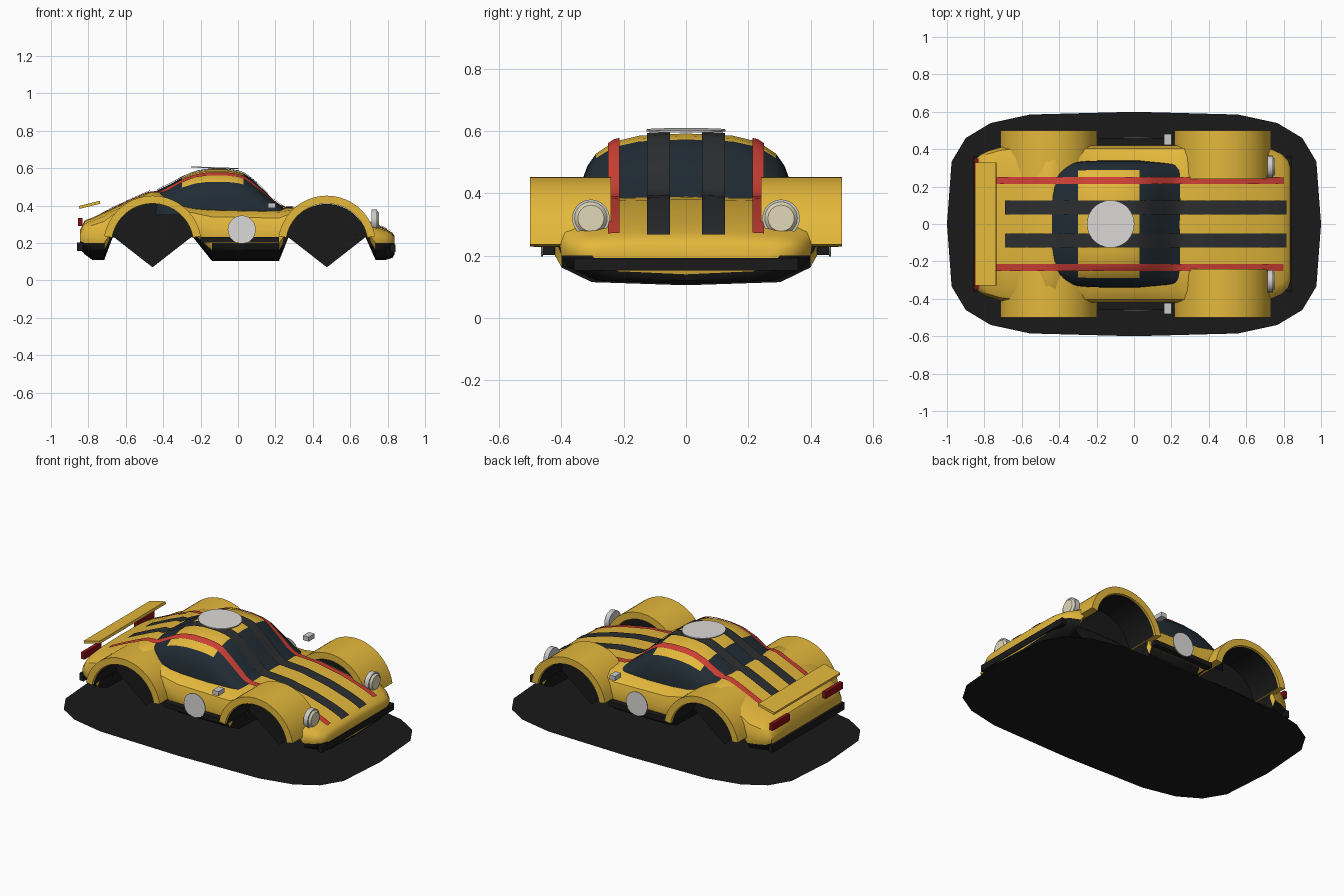
import bpy, bmesh
from math import sin, cos, pi, radians, copysign
from mathutils import Vector, Matrix
from mathutils.bvhtree import BVHTree

if "Cube" in bpy.data.objects:
    bpy.data.objects.remove(bpy.data.objects["Cube"])


def mat(name, *rgb):
    m = bpy.data.materials.new(name)
    m.diffuse_color = (*rgb, 1)
    m.use_nodes = True
    m.node_tree.nodes["Principled BSDF"].inputs["Base Color"].default_value = m.diffuse_color
    return m


YELLOW = mat("yellow_paint", .78, .48, .045)
BLACK = mat("black_trim", .01, .01, .01)
GLASS = mat("dark_glass", .015, .025, .035)
STRIPE = mat("dark_stripe", .025, .027, .03)
RED = mat("red_stripe", .6, .05, .035)
TAIL = mat("tail_red", .25, .005, .008)
CREAM = mat("lamp_cream", .75, .68, .48)
WHITE = mat("white_disc", .72, .70, .68)
SILVER = mat("silver", .55, .55, .55)


def make(name, bm, mats, smooth=None):
    bmesh.ops.recalc_face_normals(bm, faces=bm.faces)
    me = bpy.data.meshes.new(name)
    bm.to_mesh(me)
    bm.free()
    ob = bpy.data.objects.new(name, me)
    bpy.context.collection.objects.link(ob)
    for m in mats:
        me.materials.append(m)
    if smooth:
        bpy.ops.object.select_all(action='DESELECT')
        ob.select_set(True)
        bpy.context.view_layer.objects.active = ob
        bpy.ops.object.shade_smooth_by_angle(angle=radians(smooth))
    return ob


def box(name, center, size, m, tilt=0):
    bm = bmesh.new()
    bmesh.ops.create_cube(bm, size=1, matrix=Matrix.Translation(center)
                          @ Matrix.Rotation(tilt, 4, 'Y') @ Matrix.Diagonal((*size, 1)))
    return make(name, bm, [m])


def disc(name, center, r, depth, axis, m, r2=None, n=28):
    rot = {'X': Matrix.Rotation(pi / 2, 4, 'Y'), 'Y': Matrix.Rotation(pi / 2, 4, 'X'),
           'Z': Matrix.Rotation(radians(2), 4, 'Y')}[axis]
    bm = bmesh.new()
    bmesh.ops.create_cone(bm, cap_ends=True, segments=n, radius1=r, radius2=r2 or r,
                          depth=depth, matrix=Matrix.Translation(center) @ rot)
    return make(name, bm, [m], 35)


def extrude_y(name, pts, y0, y1, m, smooth=None):
    """Closed x-z outline pushed along y."""
    bm = bmesh.new()
    f = bm.faces.new([bm.verts.new((x, y0, z)) for x, z in pts])
    if y1 != y0:
        ext = bmesh.ops.extrude_face_region(bm, geom=[f])['geom']
        bmesh.ops.translate(bm, vec=(0, y1 - y0, 0),
                            verts=[v for v in ext if isinstance(v, bmesh.types.BMVert)])
    return make(name, bm, [m], smooth)


def loft(name, stations, section, mats, pick):
    """Skin mirrored half sections along x; pick() chooses each face's material."""
    bm = bmesh.new()
    rings = []
    for st in stations:
        half = section(*st[1:])
        pts = half + [(-y, z) for y, z in reversed(half) if y > 0]
        rings.append([bm.verts.new((st[0], y, z)) for y, z in pts])
    n = len(rings[0])
    for a, b in zip(rings, rings[1:]):
        for i in range(n):
            bm.faces.new((a[i], a[(i + 1) % n], b[(i + 1) % n], b[i]))
    bm.faces.new(rings[0])
    bm.faces.new(rings[-1])
    for f in bm.faces:
        f.material_index = pick(f.calc_center_median())
    return make(name, bm, mats, 35)


# Body shell: x, half width, underside, top centre
def body_section(w, zb, zt):
    zs = max(.2, zb + .04)
    lower = [(0, zb), (.72 * w, zb + .01), (.95 * w, zb + (zs - zb) * .6)]
    upper = [(1, 0), (1, .4), (.96, .7), (.84, .87), (.5, .97), (0, 1)]
    return lower + [(w * a, zs + (zt - zs) * b) for a, b in upper]


body = loft("body", [
    (-.845, .35, .17, .27), (-.82, .37, .14, .32), (-.78, .39, .11, .335), (-.715, .41, .11, .365),
    (-.67, .415, .23, .385), (-.57, .42, .24, .432), (-.47, .42, .24, .475), (-.42, .42, .24, .475),
    (-.36, .42, .24, .43), (-.24, .42, .23, .40), (-.14, .42, .105, .40), (.05, .42, .105, .395),
    (.22, .42, .105, .39), (.27, .42, .23, .388), (.4, .42, .24, .38), (.58, .415, .24, .345),
    (.68, .41, .235, .315), (.735, .40, .11, .298), (.79, .375, .11, .275), (.825, .34, .12, .255),
    (.838, .30, .14, .235)], body_section, [YELLOW, BLACK],
    lambda c: int(c.z < .195 or (c.z < .27 and abs(c.x) < .72 and abs(c.y) < .36)))


# Cabin: glass with a painted roof
def cabin_section(w, zt):
    f = [(1, 0), (.985, .36), (.93, .57), (.85, .73), (.68, .89), (.44, .97), (0, 1)]
    return [(0, .35)] + [(w * a, .35 + (zt - .35) * b) for a, b in f]


cabin = loft("cabin", [
    (-.46, .25, .46), (-.42, .29, .488), (-.36, .32, .515), (-.30, .335, .55), (-.23, .34, .58),
    (-.16, .34, .592), (-.06, .34, .592), (0, .34, .583), (.03, .34, .573), (.08, .335, .538),
    (.14, .33, .48), (.2, .325, .42), (.25, .31, .385)], cabin_section, [GLASS, YELLOW],
    lambda c: int(-.3 < c.x < .03 and abs(c.y) < .275 and c.z > .45))

# Stripes draped over the body and cabin
trees = []
for ob in (body, cabin):
    me = ob.data
    trees.append(BVHTree.FromPolygons([v.co for v in me.vertices],
                                      [p.vertices for p in me.polygons]))


def top_z(x, y):
    hits = [t.ray_cast(Vector((x, y, 2)), Vector((0, 0, -1)))[0] for t in trees]
    return max(h.z for h in hits if h)


def stripe(name, y0, y1, x0, x1, m, n=48):
    bm = bmesh.new()
    rows = []
    for i in range(n + 1):
        x = x0 + (x1 - x0) * i / n
        rows.append([bm.verts.new((x, y, top_z(x, y) + .008)) for y in (y0, (y0 + y1) / 2, y1)])
    for a, b in zip(rows, rows[1:]):
        for k in (0, 1):
            bm.faces.new((a[k], b[k], b[k + 1], a[k + 1]))
    make(name, bm, [m], 40)


# Wheel arches and their dark linings
def arc(cx, r, a0, a1, n=20):
    return [(cx + r * cos(radians(a0 + (a1 - a0) * i / n)),
             .191 + r * sin(radians(a0 + (a1 - a0) * i / n))) for i in range(n + 1)]


for side, s in (("right", -1), ("left", 1)):
    for end, cx in (("front", .475), ("rear", -.457)):
        tag = f"{end}_{side}"
        cutter = extrude_y("wheel_cutter_" + tag, arc(cx, .235, 0, 342, 19), s * .27, s * .6, BLACK)
        cutter.hide_render = True
        cutter.hide_set(True)
        mod = body.modifiers.new("wheel_cut", 'BOOLEAN')
        mod.object, mod.operation, mod.solver = cutter, 'DIFFERENCE', 'EXACT'
        mod.material_mode = 'TRANSFER'
        extrude_y("fender_" + tag, arc(cx, .262, 10, 170) + arc(cx, .22, 170, 10),
                  s * .24, s * .5, YELLOW, 35)
        lining = bmesh.new()
        rows = [[lining.verts.new((x, y, z)) for y in (s * .27, s * .49)]
                for x, z in arc(cx, .216, 10, 170)]
        for a, b in zip(rows, rows[1:]):
            lining.faces.new((a[0], b[0], b[1], a[1]))
        make("arch_lining_" + tag, lining, [BLACK], 35)
        extrude_y("wheel_well_" + tag, arc(cx, .218, 12, 168) + [(cx, .07)], s * .268, s * .268, BLACK)

    # Side fittings
    stripe("dark_stripe_" + side, s * .052, s * .125, -.69, .815, STRIPE)
    stripe("red_stripe_" + side, s * .213, s * .25, -.735, .80, RED)
    disc("headlight_rim_" + side, (.728, s * .305, .32), .06, .03, 'X', SILVER)
    disc("headlight_lens_" + side, (.748, s * .305, .32), .054, .014, 'X', CREAM, .042)
    disc("door_disc_" + side, (.02, s * .462, .272), .075, .006, 'Y', WHITE)
    box("side_sill_" + side, (.01, s * .437, .217), (.42, .045, .03), BLACK)
    box("mirror_" + side, (.18, s * .452, .40), (.04, .06, .028), SILVER)
    box("tail_light_" + side, (-.843, s * .265, .312), (.024, .17, .042), TAIL)

# Centre fittings
disc("roof_disc", (-.125, 0, .602), .127, .006, 'Z', WHITE)
box("spoiler", (-.793, 0, .404), (.115, .66, .016), YELLOW, radians(-14))
box("front_bumper", (.828, 0, .172), (.03, .72, .04), BLACK)
box("rear_bumper", (-.845, 0, .18), (.03, .72, .045), BLACK)

# Flat ground plate: 20-sided rounded outline
bm = bmesh.new()
bm.faces.new([bm.verts.new((copysign(abs(cos(t)) ** .5, cos(t)),
                            copysign(abs(sin(t)) ** .5, sin(t)) * .6, 0))
              for t in (i * pi / 10 for i in range(20))])
make("ground_plate", bm, [BLACK])
